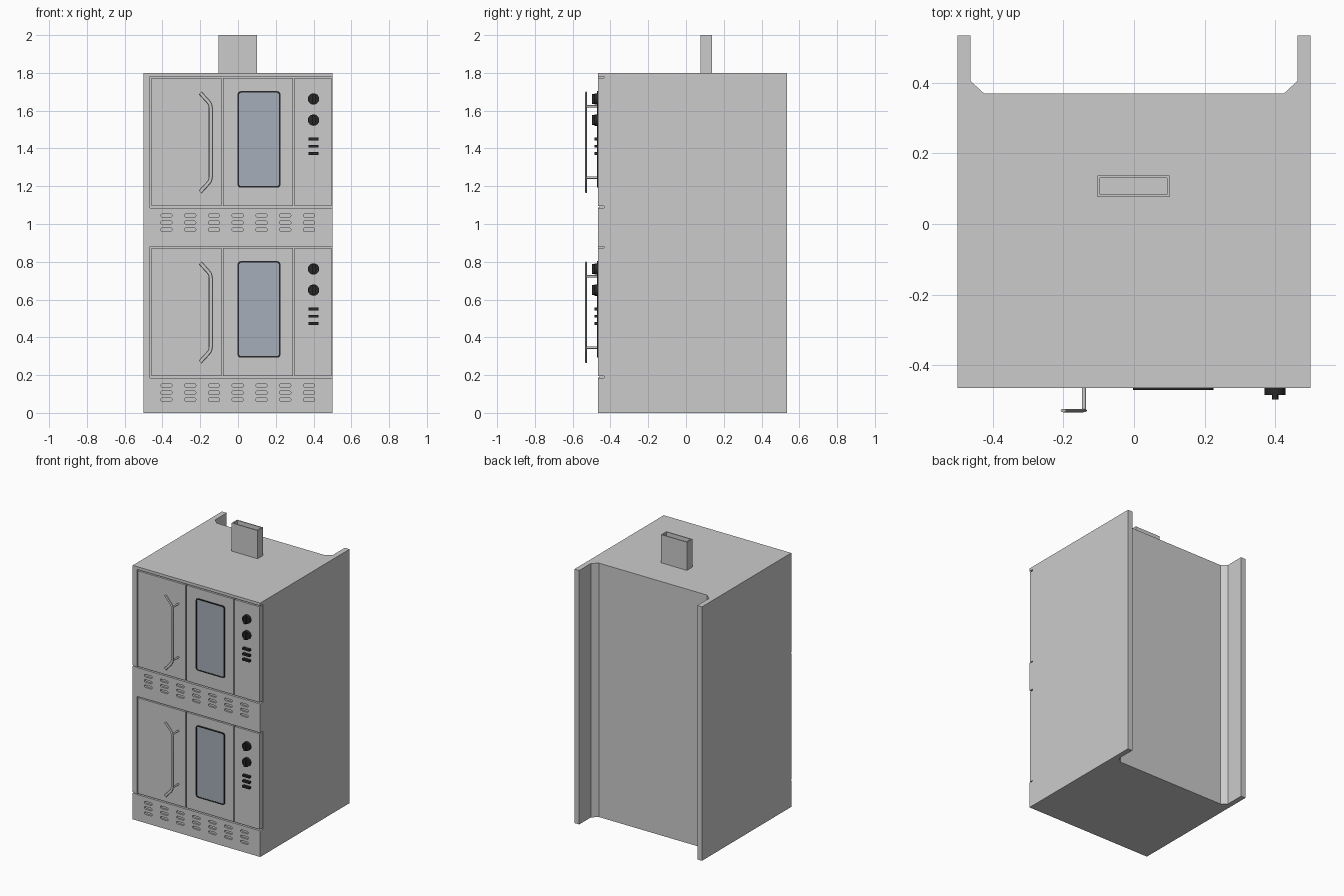
import bpy, bmesh, math

if "Cube" in bpy.data.objects:
    bpy.data.objects.remove(bpy.data.objects["Cube"])

FRONT = -0.465
UNITS = [("lower", 0.0), ("upper", 0.9)]


def mat(name, rgb):
    m = bpy.data.materials.new(name)
    m.diffuse_color = (*rgb, 1)
    m.use_nodes = True
    m.node_tree.nodes["Principled BSDF"].inputs["Base Color"].default_value = m.diffuse_color
    return m


BLACK = mat("black_plastic", (0.02, 0.02, 0.02))
GLASS = mat("glass", (0.38, 0.42, 0.48))


def finish(bm, name, material=None):
    bmesh.ops.recalc_face_normals(bm, faces=bm.faces)
    me = bpy.data.meshes.new(name)
    bm.to_mesh(me)
    bm.free()
    ob = bpy.data.objects.new(name, me)
    bpy.context.collection.objects.link(ob)
    if material:
        me.materials.append(material)
    return ob


def add_prism(bm, pts, y0, y1, hole=None):
    """Extrude an xz outline from y0 to y1, optionally as a ring."""
    def loops(p):
        return [[bm.verts.new((x, y, z)) for x, z in p] for y in (y0, y1)]

    def skin(a, b):
        n = len(a)
        for i in range(n):
            j = (i + 1) % n
            bm.faces.new((a[i], a[j], b[j], b[i]))
    a, b = loops(pts)
    skin(a, b)
    if hole:
        c, d = loops(hole)
        skin(c, d)
        skin(a, c)
        skin(b, d)
    else:
        bm.faces.new(a)
        bm.faces.new(b)


def rect(x0, x1, z0, z1):
    return [(x0, z0), (x1, z0), (x1, z1), (x0, z1)]


def rounded(x0, x1, z0, z1, r, n=5):
    pts = []
    for k, (cx, cz) in enumerate(rect(x0 + r, x1 - r, z0 + r, z1 - r)):
        for i in range(n + 1):
            a = math.pi + math.pi / 2 * (k + i / n)
            pts.append((cx + r * math.cos(a), cz + r * math.sin(a)))
    return pts


def prisms(name, outlines, y0, y1, material=None, hole=None):
    bm = bmesh.new()
    for p in outlines:
        add_prism(bm, p, y0, y1, hole)
    return finish(bm, name, material)


def circle(cx, cz, r, n):
    return [(cx + r * math.cos(2 * math.pi * i / n), cz + r * math.sin(2 * math.pi * i / n)) for i in range(n)]


def smooth(ob):
    bpy.ops.object.select_all(action='DESELECT')
    ob.select_set(True)
    bpy.context.view_layer.objects.active = ob
    bpy.ops.object.shade_smooth_by_angle(angle=math.radians(35))


# cabinet body: plan outline with chamfered channel at the back
half = [(0.5, FRONT), (0.5, 0.535), (0.463, 0.535), (0.463, 0.405), (0.425, 0.37)]
plan = half + [(-x, y) for x, y in reversed(half)]
bm = bmesh.new()
face = bm.faces.new([bm.verts.new((x, y, 0)) for x, y in plan])
ext = bmesh.ops.extrude_face_region(bm, geom=[face])
bmesh.ops.translate(bm, vec=(0, 0, 1.8), verts=[g for g in ext["geom"] if isinstance(g, bmesh.types.BMVert)])
body = finish(bm, "cabinet_body")

# cutters: panel recesses, seam below each door, louvre slots
recess = prisms("recess_cutter", [rect(-0.465, 0.52, 0.185 + h, 0.88 + h) for _, h in UNITS], -0.6, -0.435)
# keep the upper recess clear of the top edge
seam = prisms("seam_cutter", [rect(-0.52, -0.45, 0.187 + h, 0.194 + h) for _, h in UNITS], -0.6, FRONT + 0.006)
slots = prisms("slot_cutter",
               [rounded(-0.409 + i * 0.1258, -0.349 + i * 0.1258, z - 0.009 + h, z + 0.009 + h, 0.008, 3)
                for _, h in UNITS for i in range(7) for z in (0.07, 0.107, 0.145)], -0.6, FRONT + 0.012)
for cutter in (recess, seam, slots):
    mod = body.modifiers.new(cutter.name, 'BOOLEAN')
    mod.operation = 'DIFFERENCE'
    mod.solver = 'EXACT'
    mod.object = cutter
    bpy.context.view_layer.objects.active = body
    bpy.ops.object.modifier_apply(modifier=mod.name)
    bpy.data.objects.remove(cutter)

# flue: open rectangular duct on the roof
bm = bmesh.new()
add_prism(bm, rect(-0.103, 0.1, 0.077, 0.137), 1.79, 2.0, rect(-0.096, 0.093, 0.084, 0.130))
for v in bm.verts:
    v.co.y, v.co.z = v.co.z, v.co.y
finish(bm, "flue")

for unit, h in UNITS:
    # front panels
    for name, x0, x1 in (("left_door", -0.459, -0.088), ("right_door", -0.08, 0.292), ("control_panel", 0.3, 0.496)):
        prisms(f"{unit}_{name}", [rect(x0, x1, 0.194 + h, 0.872 + h)], FRONT, -0.433)

    # window with black gasket
    outer = rounded(-0.003, 0.225, 0.292 + h, 0.803 + h, 0.018)
    inner = rounded(0.005, 0.217, 0.300 + h, 0.795 + h, 0.012)
    prisms(f"{unit}_window_gasket", [outer], FRONT + 0.002, FRONT - 0.005, BLACK, inner)
    prisms(f"{unit}_window_glass", [inner], FRONT + 0.002, FRONT - 0.003, GLASS)

    # handle: flattened tube with bent ends
    top = [(-0.2, 0.262), (-0.157, 0.215), (-0.148, 0.202), (-0.144, 0.182)]
    path = top + [(x, -z) for x, z in reversed(top)]
    cu = bpy.data.curves.new("handle_path", 'CURVE')
    cu.dimensions = '3D'
    cu.bevel_depth = 0.011
    cu.bevel_resolution = 2
    cu.use_fill_caps = True
    sp = cu.splines.new('POLY')
    sp.points.add(len(path) - 1)
    for p, (x, z) in zip(sp.points, path):
        p.co = (x, 0, z, 1)
    tube = bpy.data.objects.new(f"{unit}_handle", cu)
    bpy.context.collection.objects.link(tube)
    bpy.ops.object.select_all(action='DESELECT')
    tube.select_set(True)
    bpy.context.view_layer.objects.active = tube
    bpy.ops.object.convert(target='MESH')
    for v in bpy.context.object.data.vertices:
        v.co.y = v.co.y * 0.45 - 0.529
        v.co.z += 0.532 + h
    smooth(bpy.context.object)
    smooth(prisms(f"{unit}_handle_posts", [circle(-0.142, z + h, 0.006, 12) for z in (0.345, 0.723)], FRONT + 0.002, -0.528))

    # knobs with grip bars, and switches
    for i, z in enumerate((0.65 + h, 0.762 + h)):
        smooth(prisms(f"{unit}_knob_{i + 1}", [circle(0.4, z, 0.03, 24)], FRONT + 0.002, -0.485, BLACK))
        prisms(f"{unit}_knob_grip_{i + 1}", [rounded(0.391, 0.409, z - 0.026, z + 0.026, 0.006, 2)], -0.484, -0.498, BLACK)
    prisms(f"{unit}_switches", [rect(0.372, 0.427, z - 0.007 + h, z + 0.007 + h) for z in (0.473, 0.511, 0.55)],
           FRONT + 0.002, -0.484, BLACK)
